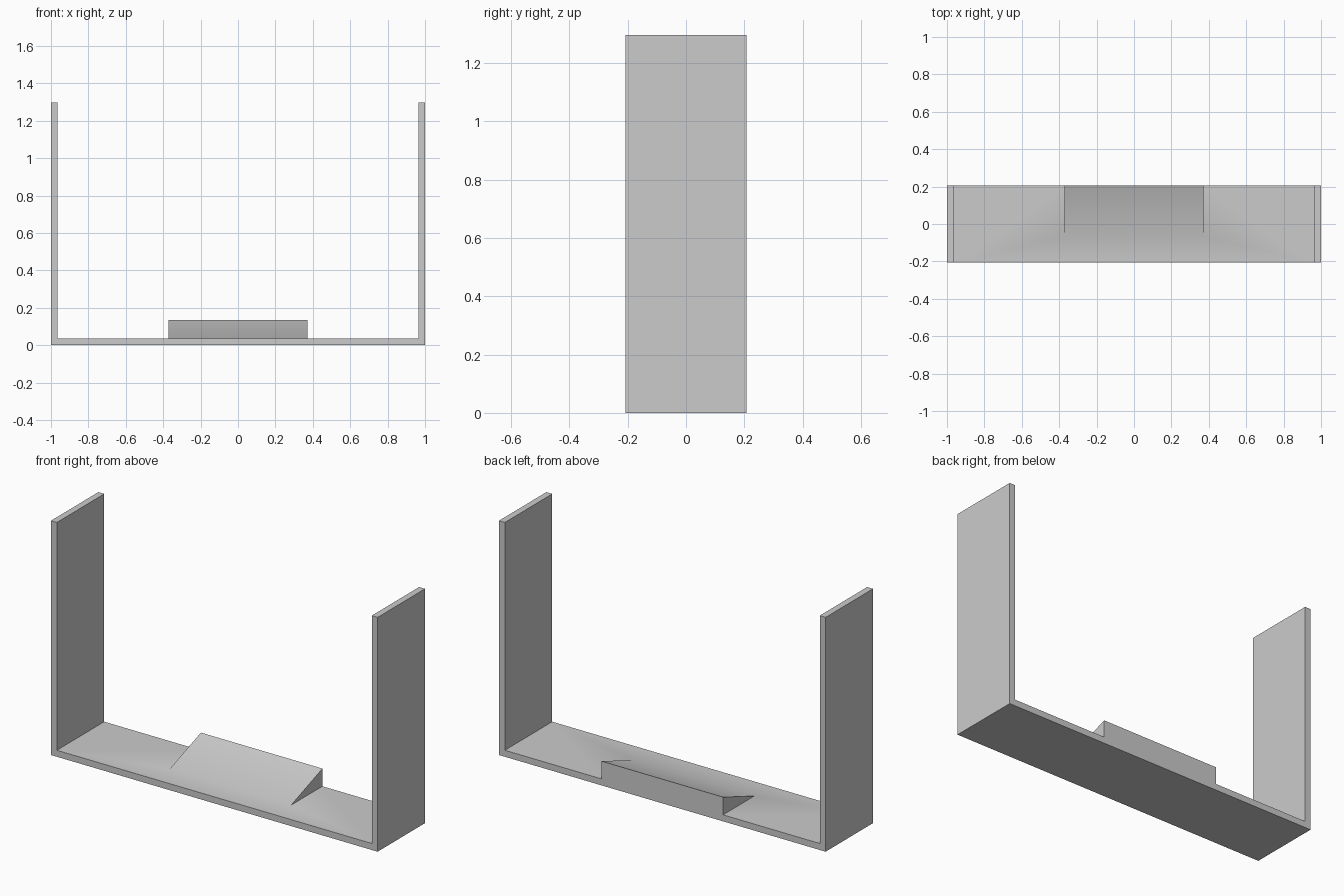
import bpy

cube = bpy.data.objects.get("Cube")
if cube:
    bpy.data.objects.remove(cube, do_unlink=True)

# Single grey finish
grey = bpy.data.materials.new("plain grey")
grey.use_nodes = True
colour = (0.6, 0.6, 0.6, 1)
grey.diffuse_color = colour
grey.node_tree.nodes["Principled BSDF"].inputs["Base Color"].default_value = colour

HALF_DEPTH, HEIGHT, THICK = 0.207, 1.297, 0.036
RAMP_HALF, RAMP_FRONT, RAMP_TOP = 0.372, -0.067, 0.134


def prism(name, ring, offset):
    """Closed solid swept from a ring of points by an offset."""
    n = len(ring)
    far = [tuple(a + b for a, b in zip(p, offset)) for p in ring]
    sides = [(i, (i + 1) % n, (i + 1) % n + n, i + n) for i in range(n)]
    caps = [tuple(reversed(range(n))), tuple(range(n, 2 * n))]
    mesh = bpy.data.meshes.new(name)
    mesh.from_pydata(list(ring) + far, [], sides + caps)
    mesh.materials.append(grey)
    obj = bpy.data.objects.new(name, mesh)
    bpy.context.collection.objects.link(obj)
    return obj


# U-shaped frame: floor plate with two upright walls
inner = 1 - THICK
half = [(1, 0), (1, HEIGHT), (inner, HEIGHT), (inner, THICK)]
outline = half + [(-x, z) for x, z in reversed(half)]
frame = prism("u_frame", [(x, -HALF_DEPTH, z) for x, z in outline],
              (0, 2 * HALF_DEPTH, 0))

# Ramp rising to the back edge, its slope carried on into the floor plate
slope = (RAMP_TOP - THICK) / (HALF_DEPTH - RAMP_FRONT)
sink = 0.02
wedge = [(RAMP_FRONT - sink / slope, THICK - sink),
         (HALF_DEPTH, THICK - sink), (HALF_DEPTH, RAMP_TOP)]
ramp = prism("ramp_helper", [(-RAMP_HALF, y, z) for y, z in wedge],
             (2 * RAMP_HALF, 0, 0))

# Make outward normals certain, then fuse the ramp onto the floor
for obj in (frame, ramp):
    bpy.ops.object.select_all(action="DESELECT")
    obj.select_set(True)
    bpy.context.view_layer.objects.active = obj
    bpy.ops.object.mode_set(mode="EDIT")
    bpy.ops.mesh.select_all(action="SELECT")
    bpy.ops.mesh.normals_make_consistent(inside=False)
    bpy.ops.object.mode_set(mode="OBJECT")

bpy.ops.object.select_all(action="DESELECT")
frame.select_set(True)
bpy.context.view_layer.objects.active = frame
union = frame.modifiers.new("fuse ramp", "BOOLEAN")
union.operation = "UNION"
union.solver = "EXACT"
union.object = ramp
bpy.ops.object.modifier_apply(modifier=union.name)
bpy.data.objects.remove(ramp, do_unlink=True)
bpy.ops.object.shade_smooth_by_angle(angle=0.52)
